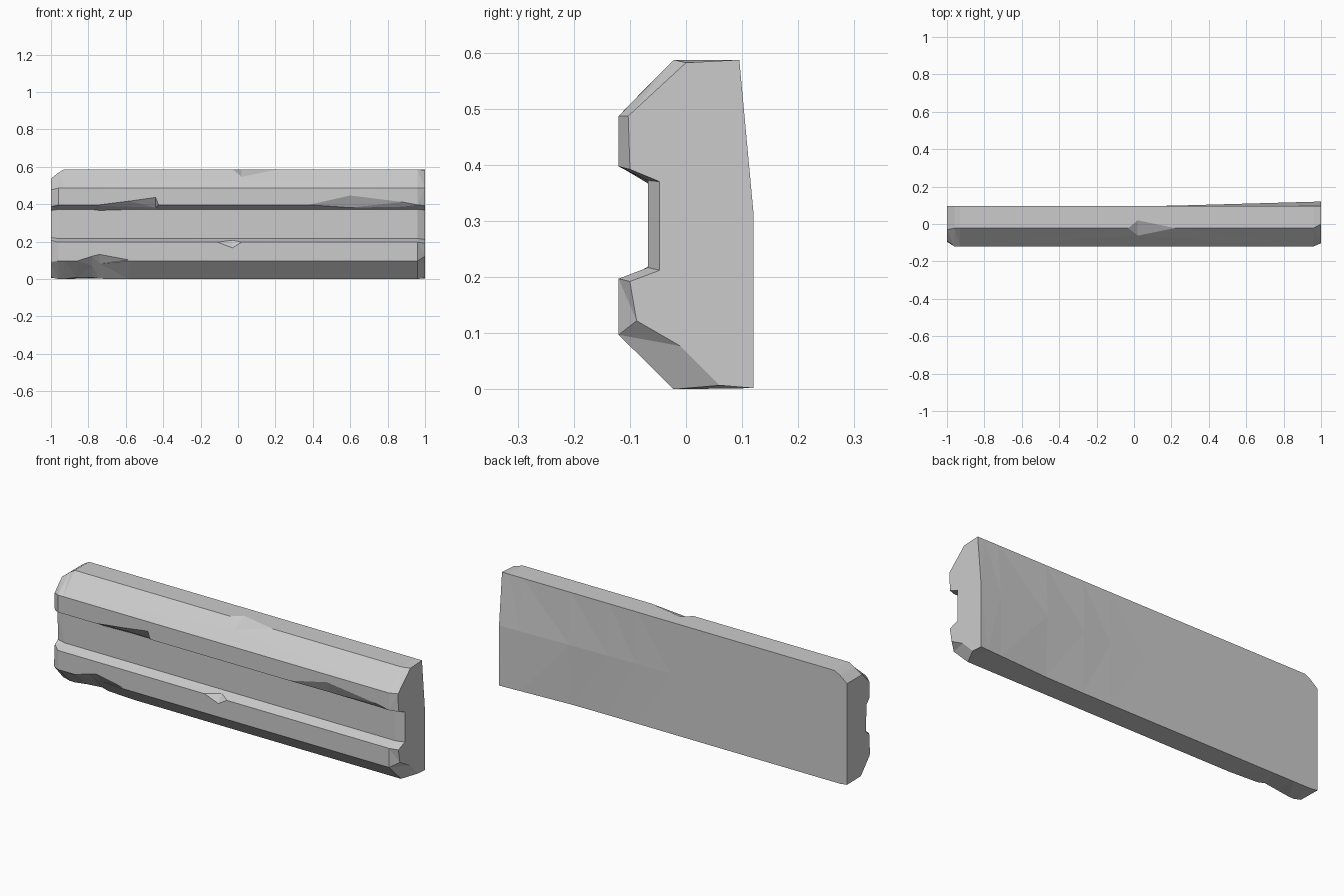
import bpy, bmesh

if "Cube" in bpy.data.objects:
    bpy.data.objects.remove(bpy.data.objects["Cube"])

# Base cross-section (y, z); paired corners coincide except where chipped
BASE = {
    "back_bottom": (0.095, 0.005), "front_bottom": (-0.022, 0.003),
    "low_a": (-0.12, 0.10), "low_b": (-0.12, 0.10),
    "lip_a": (-0.12, 0.20), "lip_b": (-0.12, 0.20),
    "groove_low": (-0.068, 0.22), "groove_high": (-0.068, 0.375),
    "upper_b": (-0.12, 0.40), "upper_a": (-0.12, 0.40),
    "shoulder": (-0.12, 0.49),
    "top_a": (-0.022, 0.59), "top_b": (-0.022, 0.59),
    "back_top": (0.095, 0.59), "back_mid": (0.095, 0.32),
}

# Stations along the length, each with its worn corners
STATIONS = [
    (-1.0, dict(back_bottom=(0.095, 0.01), front_bottom=(-0.02, 0.012),
                low_a=(-0.09, 0.09), low_b=(-0.095, 0.10),
                lip_a=(-0.09, 0.20), lip_b=(-0.088, 0.21),
                groove_low=(-0.062, 0.225), groove_high=(-0.066, 0.37),
                upper_b=(-0.088, 0.39), upper_a=(-0.09, 0.40),
                shoulder=(-0.09, 0.48), top_a=(-0.03, 0.54),
                top_b=(-0.02, 0.54), back_top=(0.095, 0.54))),
    (-0.96, dict(top_a=(-0.022, 0.572), top_b=(-0.015, 0.572), back_top=(0.095, 0.572))),
    (-0.93, {}),
    (-0.86, dict(front_bottom=(-0.022, 0.012))),
    (-0.78, dict(low_a=(-0.075, 0.075), low_b=(-0.12, 0.125), front_bottom=(-0.01, 0.012))),
    (-0.74, dict(low_a=(-0.085, 0.085), low_b=(-0.12, 0.135), upper_b=(-0.11, 0.395),
                 front_bottom=(-0.015, 0.005), groove_high=(-0.068, 0.37))),
    (-0.58, dict(low_b=(-0.12, 0.105), upper_b=(-0.09, 0.39), upper_a=(-0.12, 0.42))),
    (-0.44, dict(upper_b=(-0.08, 0.385), upper_a=(-0.12, 0.44))),
    (-0.425, {}),
    (-0.15, {}),
    (-0.03, dict(lip_a=(-0.12, 0.17), lip_b=(-0.09, 0.211))),
    (-0.11, {}),
    (0.02, dict(top_a=(-0.062, 0.55), top_b=(0.02, 0.59))),
    (0.22, {}),
    (0.38, {}),
    (0.60, dict(upper_b=(-0.09, 0.385), upper_a=(-0.12, 0.45))),
    (0.88, dict(upper_a=(-0.12, 0.415), upper_b=(-0.10, 0.39))),
    (0.96, {}),
    (1.0, dict(front_bottom=(0.06, 0.01), low_a=(-0.01, 0.08), low_b=(-0.088, 0.125),
               lip_a=(-0.10, 0.195), lip_b=(-0.10, 0.195),
               groove_low=(-0.047, 0.215), groove_high=(-0.047, 0.373),
               upper_b=(-0.10, 0.395), upper_a=(-0.10, 0.40),
               shoulder=(-0.103, 0.49), top_a=(0.0, 0.585), top_b=(0.0, 0.585))),
]


def section(x, worn):
    pts = {**BASE, **worn}
    # The back bulges toward the right end
    for name, start in (("back_mid", 0.1), ("back_bottom", 0.55)):
        y, z = pts[name]
        pts[name] = (y + 0.025 * max(0, (x - start) / (1 - start)), z)
    return [(x, y, z) for y, z in pts.values()]


# Loft the sections into one solid plank
bm = bmesh.new()
rings = [[bm.verts.new(p) for p in section(x, w)]
         for x, w in sorted(STATIONS, key=lambda s: s[0])]
n = len(BASE)
for r0, r1 in zip(rings, rings[1:]):
    for i in range(n):
        j = (i + 1) % n
        bm.faces.new((r0[i], r0[j], r1[j], r1[i]))
bm.faces.new(rings[0])
bm.faces.new(rings[-1])

bmesh.ops.remove_doubles(bm, verts=bm.verts[:], dist=0.0005)
bmesh.ops.dissolve_limit(bm, angle_limit=0.01, verts=bm.verts[:], edges=bm.edges[:])
bmesh.ops.triangulate(bm, faces=[f for f in bm.faces if len(f.verts) > 3])
bmesh.ops.recalc_face_normals(bm, faces=bm.faces[:])
# Sit it on the ground and centre the depth
low = min(v.co.z for v in bm.verts)
ys = [v.co.y for v in bm.verts]
for v in bm.verts:
    v.co.z -= low
    v.co.y -= (min(ys) + max(ys)) / 2

mesh = bpy.data.meshes.new("grooved_plank")
bm.to_mesh(mesh)
bm.free()
bpy.context.collection.objects.link(bpy.data.objects.new("grooved_plank", mesh))
